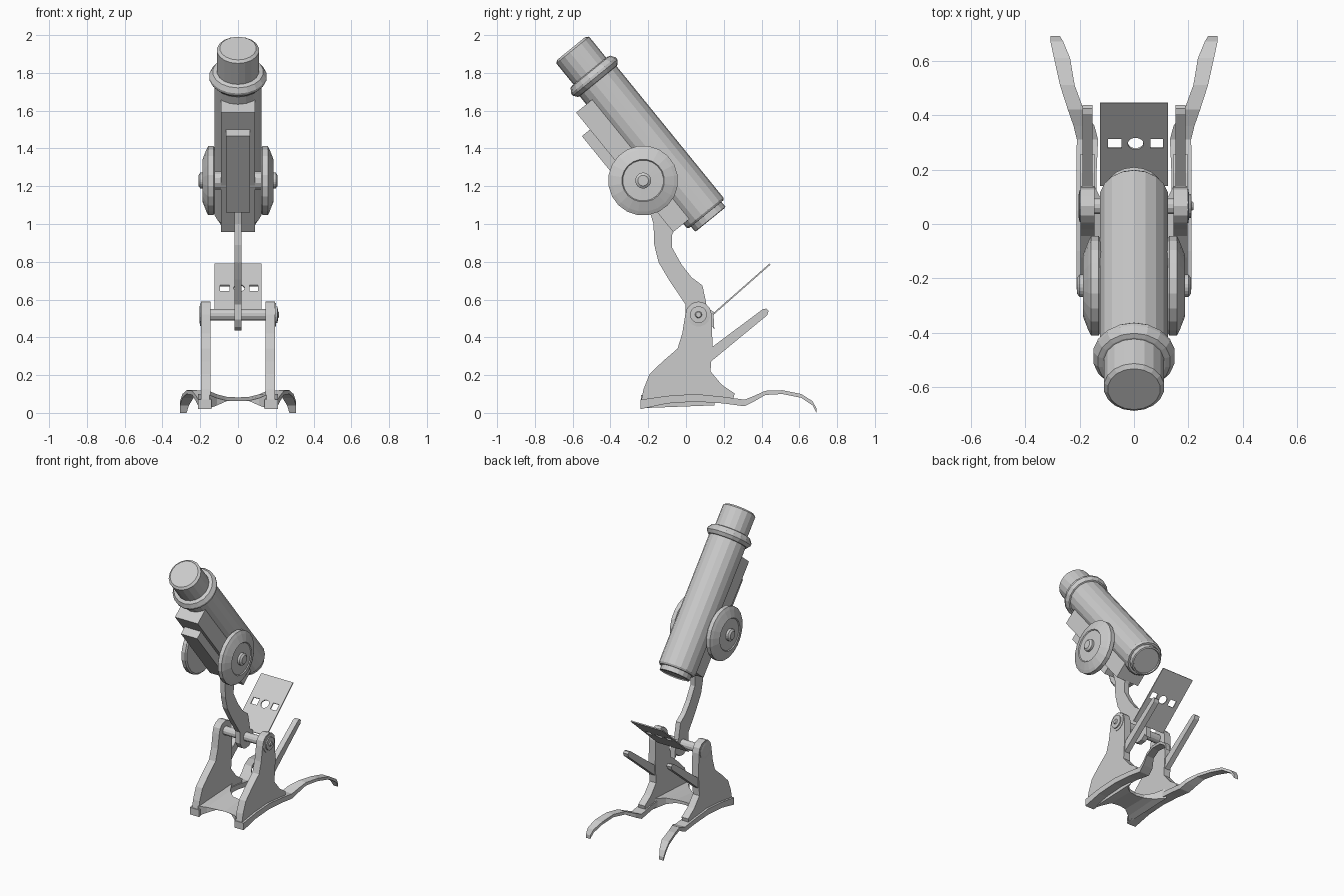
import bpy, bmesh, math
from mathutils import Vector, Matrix

if "Cube" in bpy.data.objects:
    bpy.data.objects.remove(bpy.data.objects["Cube"])

# ---------- helpers ----------
def make(name, verts, faces, mirror=False):
    bm = bmesh.new()
    vs = [bm.verts.new(v) for v in verts]
    for f in faces:
        bm.faces.new([vs[i] for i in f])
    bmesh.ops.recalc_face_normals(bm, faces=bm.faces)
    me = bpy.data.meshes.new(name)
    bm.to_mesh(me)
    bm.free()
    ob = bpy.data.objects.new(name, me)
    bpy.context.collection.objects.link(ob)
    if mirror:
        ob.modifiers.new("mirror", 'MIRROR').use_mirror_merge = False
    return ob

def loft(name, rings, mirror=False):
    """Skin a list of equal-sized closed rings and cap both ends."""
    n = len(rings[0])
    verts = [p for r in rings for p in r]
    faces = [(k*n + i, k*n + (i+1) % n, (k+1)*n + (i+1) % n, (k+1)*n + i)
             for k in range(len(rings)-1) for i in range(n)]
    faces += [tuple(range(n)), tuple(range(len(verts)-n, len(verts)))]
    return make(name, verts, faces, mirror)

def side_profile(name, pts, x0, x1, mirror=False):
    """Extrude a (y, z) outline across x."""
    return loft(name, [[(x, y, z) for y, z in pts] for x in (x0, x1)], mirror)

def lathe(name, profile, origin, axis, sides, mirror=False):
    """Spin (radius, distance) pairs about an axis."""
    a = Vector(axis).normalized()
    u = Vector((1, 0, 0)) if abs(a.x) < .5 else Vector((0, 1, 0))
    v = a.cross(u)
    angs = [2*math.pi*(i+.5)/sides for i in range(sides)]
    rings = [[Vector(origin) + a*t + (u*math.cos(g) + v*math.sin(g))*r for g in angs]
             for r, t in profile]
    return loft(name, rings, mirror)

# ---------- tilted optical tube ----------
top = Vector((0, -.607, 1.93))
D = Vector((0, .631, -.776)).normalized()      # down the tube
N = Vector((0, D.z, -D.y))                     # towards the underside

lathe("eyepiece", [(.097, 0), (.112, .012), (.112, .18)], top, D, 18)
lathe("tube_collar", [(.118, .155), (.135, .16), (.152, .185), (.152, .2), (.135, .222), (.12, .225)],
      top, D, 18)
lathe("main_tube", [(.126, .2), (.126, 1.12), (.118, 1.132)], top, D, 18)
lathe("lower_lens_rim", [(.104, 1.12), (.104, 1.165), (.094, 1.168), (.09, 1.16)], top, D, 18)

def slab(name, half_w, t0, t1, n0, n1):
    """Box lying along the underside of the tube."""
    pts = [top + D*t + N*n for t, n in ((t0, n0), (t1, n0), (t1, n1), (t0, n1))]
    side_profile(name, [(p.y, p.z) for p in pts], -half_w, half_w)

slab("tube_carrier", .09, .28, 1.095, .08, .195)
slab("rack_slide", .064, .396, .916, .19, .25)

# ---------- focus wheels ----------
wheel = (0, -.227, 1.23)
lathe("focus_wheel", [(.175, .122), (.185, .13), (.185, .158), (.165, .168), (.113, .188),
                      (.108, .182), (.042, .184), (.042, .2), (.028, .21)],
      wheel, (1, 0, 0), 20, True)
lathe("focus_axle", [(.05, -.14), (.05, .14)], wheel, (1, 0, 0), 12)

# ---------- curved arm ----------
side_profile("curved_arm", [
    (-.205, 1.11), (-.172, 1.0), (-.168, .89), (-.145, .797), (-.092, .707), (-.003, .574),
    (-.003, .495), (.02, .455), (.055, .437), (.1, .442), (.13, .468), (.15, .443), (.145, .535),
    (.11, .56), (.103, .6), (.087, .675), (.03, .717), (-.024, .786), (-.074, .876),
    (-.073, .945), (-.03, 1.02), (-.05, 1.1)], -.018, .018)

# ---------- pivot ----------
pivot = (0, .066, .52)
lathe("pivot_bar", [(.031, -.16), (.031, .16)], pivot, (1, 0, 0), 12)
lathe("pivot_knob", [(.063, .19), (.063, .2), (.045, .202), (.045, .21), (.018, .211), (.014, .218)],
      pivot, (1, 0, 0), 16)
lathe("pivot_cap", [(.06, .19), (.06, .2), (.04, .204)], pivot, (-1, 0, 0), 16)

# ---------- stage with one round and two square holes ----------
def rect(x0, x1, y0, y1):
    return [(x0, y0), (x1, y0), (x1, y1), (x0, y1)]

loops = [rect(-.125, .125, 0, .402), rect(-.095, -.046, .183, .229), rect(.06, .107, .183, .229),
         [(.006 + .029*math.cos(i*math.pi/7), .206 + .029*math.sin(i*math.pi/7)) for i in range(14)]]
cu = bpy.data.curves.new("stage_outline", 'CURVE')
cu.dimensions, cu.fill_mode, cu.extrude = '2D', 'BOTH', .004
for pts in loops:
    s = cu.splines.new('POLY')
    s.points.add(len(pts) - 1)
    for p, (x, y) in zip(s.points, pts):
        p.co = (x, y, 0, 1)
    s.use_cyclic_u = True
tmp = bpy.data.objects.new("stage_outline", cu)
bpy.context.collection.objects.link(tmp)
bpy.context.view_layer.update()
me = bpy.data.meshes.new_from_object(tmp.evaluated_get(bpy.context.evaluated_depsgraph_get()))
bpy.data.objects.remove(tmp)
me.transform(Matrix.Translation((0, .143, .522)) @ Matrix.Rotation(math.atan2(.266, .302), 4, 'X'))
for p in me.polygons:
    p.use_smooth = False
bpy.context.collection.objects.link(bpy.data.objects.new("stage", me))

# ---------- side uprights and rear bars ----------
arc = [(.066 + .07*math.cos(a), .52 + .07*math.sin(a))
       for a in [math.radians(d) for d in range(0, 181, 30)]]
side_profile("side_upright", arc + [
    (-.02, .42), (-.045, .34), (-.124, .272), (-.193, .205), (-.225, .125), (-.238, .06),
    (-.1, .07), (.05, .08), (.25, .07), (.257, .103), (.188, .15), (.13, .22), (.135, .3), (.14, .36)],
    .145, .197, True)
side_profile("rear_bar", [(.12, .335), (.405, .548), (.425, .552), (.437, .54), (.43, .517), (.12, .262)],
             .152, .19, True)

# ---------- base rails running into splayed feet: y, x in, x out, z low, z high ----------
rail = [(-.24, .14, .212, .02, .07), (-.1, .137, .212, .05, .09), (.05, .137, .212, .06, .1),
        (.2, .137, .212, .05, .085), (.31, .132, .21, .035, .07), (.36, .145, .222, .06, .09),
        (.42, .185, .243, .095, .117), (.51, .218, .272, .1, .12), (.61, .235, .294, .08, .1),
        (.67, .26, .307, .04, .062), (.69, .272, .307, 0, .025)]
loft("base_rail_and_foot", [[(a, y, lo), (b, y, lo), (b, y, hi), (a, y, hi)]
                            for y, a, b, lo, hi in rail], True)

# ---------- waisted cross piece: x, y front, y rear, z low, z high ----------
half = [(.0, -.15, .02, .062, .082), (.06, -.16, .03, .062, .085), (.11, -.19, .07, .055, .098),
        (.15, -.238, .15, .04, .115)]
cross = [(-x, *r) for x, *r in half[:0:-1]] + half
loft("base_cross_piece", [[(x, a, lo if abs(x) < .1 else lo - .015), (x, b, lo),
                           (x, b, hi), (x, a, hi - .02)] for x, a, b, lo, hi in cross])
